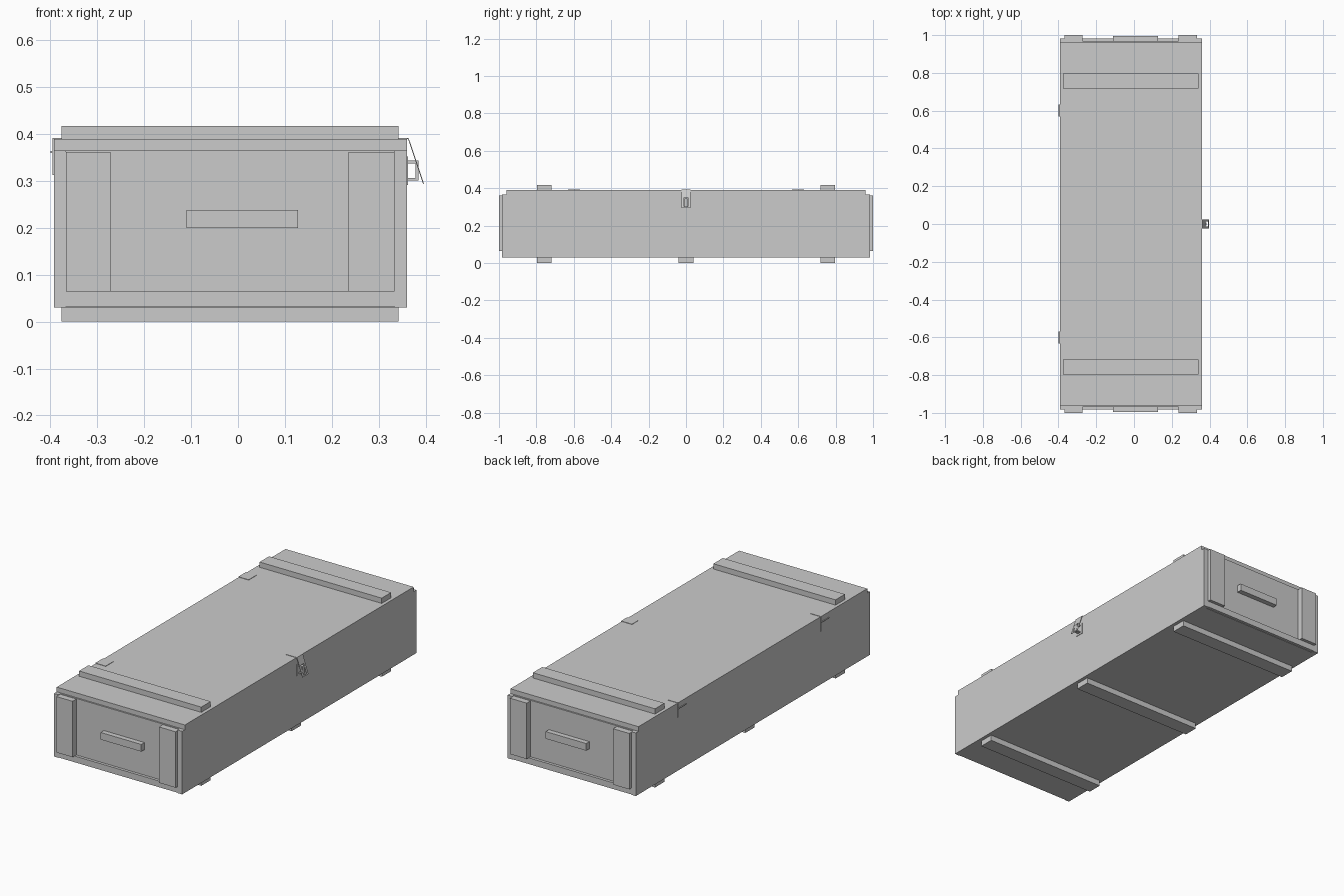
import bpy, bmesh, math
from mathutils import Matrix, Vector

CX = -0.0165  # centre line of the crate body


def boxes(name, items):
    """One object made of boxes, each given as (x0, x1, y0, y1, z0, z1)."""
    bm = bmesh.new()
    for x0, x1, y0, y1, z0, z1 in items:
        m = Matrix.Translation(((x0 + x1) / 2, (y0 + y1) / 2, (z0 + z1) / 2))
        m = m @ Matrix.Diagonal((x1 - x0, y1 - y0, z1 - z0, 1))
        bmesh.ops.create_cube(bm, size=1, matrix=m)
    me = bpy.data.meshes.new(name)
    bm.to_mesh(me)
    bm.free()
    ob = bpy.data.objects.new(name, me)
    bpy.context.collection.objects.link(ob)
    return ob


def mirror_y(ob):
    """Repeat a part at the other end of the crate."""
    mod = ob.modifiers.new("mirror", 'MIRROR')
    mod.use_axis = (False, True, False)
    return ob


# Crate shell: floor, long sides, lid
boxes("floor", [(-0.367, 0.334, -0.968, 0.968, 0.03, 0.055)])
boxes("left_side", [(-0.393, -0.367, -0.983, 0.983, 0.03, 0.365)])
boxes("right_side", [(0.334, 0.36, -0.983, 0.983, 0.03, 0.365)])
boxes("lid", [(-0.393, 0.36, -0.96, 0.96, 0.365, 0.39)])

# End walls with their trim and handles
mirror_y(boxes("end_board", [(-0.367, 0.334, -0.968, -0.943, 0.03, 0.365)]))
mirror_y(boxes("end_rail", [(-0.367, 0.334, -0.983, -0.968, 0.032, 0.065)]))
mirror_y(boxes("end_posts", [(-0.367, -0.272, -1.0, -0.968, 0.065, 0.362),
                             (0.236, 0.334, -1.0, -0.968, 0.065, 0.362)]))
mirror_y(boxes("end_handle", [(-0.11, 0.128, -0.995, -0.968, 0.2, 0.238)]))

# Battens across lid and underside
mirror_y(boxes("lid_batten", [(-0.376, 0.342, -0.797, -0.718, 0.39, 0.418)]))
for y in (-0.758, 0, 0.758):
    boxes("bottom_batten", [(-0.376, 0.342, y - 0.039, y + 0.039, 0, 0.03)])

# Hinges: strap on the lid, leaf on the side, small pin
mirror_y(boxes("hinge", [(-0.395, -0.335, -0.632, -0.568, 0.39, 0.392),
                         (-0.396, -0.393, -0.632, -0.568, 0.313, 0.392),
                         (-0.4, -0.396, -0.632, -0.568, 0.36, 0.364)]))

# Latch: lid strap, body plate, staple, and tilted slotted hasp
boxes("latch_strap", [(0.3, 0.363, -0.025, 0.025, 0.39, 0.392)])
boxes("latch_plate", [(0.36, 0.363, -0.022, 0.022, 0.292, 0.352)])
boxes("latch_staple", [(0.362, 0.385, -0.009, 0.009, 0.338, 0.344),
                       (0.362, 0.385, -0.009, 0.009, 0.301, 0.307),
                       (0.379, 0.385, -0.009, 0.009, 0.307, 0.338)])
hasp = boxes("latch_hasp", [(-0.001, 0.001, -0.025, 0.025, -0.044, 0),
                            (-0.001, 0.001, -0.025, -0.012, -0.096, -0.044),
                            (-0.001, 0.001, 0.012, 0.025, -0.096, -0.044),
                            (-0.001, 0.001, -0.025, 0.025, -0.103, -0.096)])
hasp.location = (0.363, 0, 0.392)
hasp.rotation_euler = (0, math.radians(-18.5), 0)
